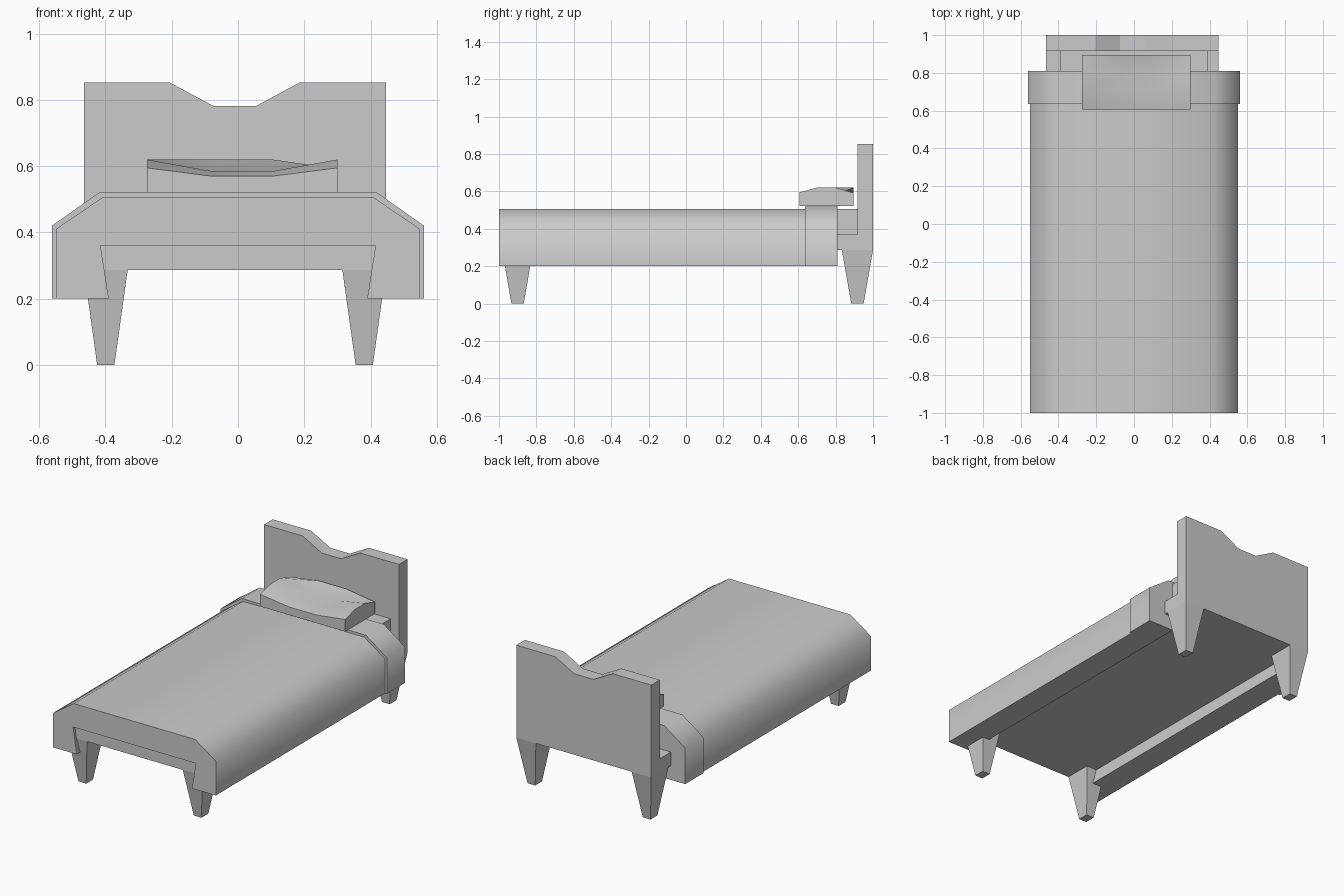
import bpy, math

if "Cube" in bpy.data.objects:
    bpy.data.objects.remove(bpy.data.objects["Cube"])


def mesh_object(name, verts, faces):
    me = bpy.data.meshes.new(name)
    me.from_pydata(verts, [], faces)
    me.update()
    ob = bpy.data.objects.new(name, me)
    bpy.context.collection.objects.link(ob)
    return ob


def extrude(name, profile, y0, y1):
    """Extrude an (x, z) outline, listed anticlockwise from the front, along y."""
    n = len(profile)
    verts = [(x, y, z) for y in (y0, y1) for x, z in profile]
    faces = [tuple(range(n)), tuple(reversed(range(n, 2 * n)))]
    faces += [(i, i + n, (i + 1) % n + n, (i + 1) % n) for i in range(n)]
    return mesh_object(name, verts, faces)


def box(name, x0, x1, y0, y1, z0, z1):
    return extrude(name, [(x0, z0), (x1, z0), (x1, z1), (x0, z1)], y0, y1)


def smooth(ob, degrees):
    bpy.ops.object.select_all(action='DESELECT')
    ob.select_set(True)
    bpy.context.view_layer.objects.active = ob
    bpy.ops.object.shade_smooth_by_angle(angle=math.radians(degrees))


def blanket(name, side, shoulder, top_half, top, y0, y1):
    right = [(0.39, 0.2), (side, 0.2), (side, shoulder), (top_half, top)]
    left = [(-x, z) for x, z in reversed(right)]
    ob = extrude(name, right + left + [(-0.415, 0.36), (0.415, 0.36)], y0, y1)
    smooth(ob, 60)


# Blanket draped over the bed, and its slightly larger folded-back end
blanket("blanket", 0.55, 0.41, 0.41, 0.505, -1.0, 0.635)
blanket("blanket_fold", 0.562, 0.42, 0.42, 0.52, 0.635, 0.81)

# Frame, mattress and notched headboard
XL, XR = -0.465, 0.447
box("bed_frame", XL, XR, -0.983, 0.917, 0.287, 0.37)
box("mattress", -0.39, 0.39, 0.78, 0.917, 0.37, 0.505)
extrude("headboard", [(XL, 0.287), (XR, 0.287), (XR, 0.852), (0.185, 0.852),
                      (0.055, 0.782), (-0.075, 0.782), (-0.205, 0.852), (XL, 0.852)],
        0.917, 1.0)


# Tapered square legs
def leg(name, x0, x1, y0, y1):
    cx, cy = (x0 + x1) / 2, (y0 + y1) / 2
    hx, hy = 0.026, 0.033
    ring0 = [(cx - hx, cy - hy, 0), (cx + hx, cy - hy, 0), (cx + hx, cy + hy, 0), (cx - hx, cy + hy, 0)]
    ring1 = [(x0, y0, 0.287), (x1, y0, 0.287), (x1, y1, 0.287), (x0, y1, 0.287)]
    faces = [(3, 2, 1, 0), (4, 5, 6, 7)]
    faces += [(i, (i + 1) % 4, (i + 1) % 4 + 4, i + 4) for i in range(4)]
    mesh_object(name, ring0 + ring1, faces)


for row, y0, y1 in (("front", -0.983, -0.818), ("back", 0.833, 1.0)):
    leg(row + "_leg_left", XL, -0.333, y0, y1)
    leg(row + "_leg_right", 0.315, XR, y0, y1)

# Pillow: a 4 x 4 grid of heights over a flat base
xs = (-0.275, -0.08, 0.105, 0.30)
ys = (0.607, 0.70, 0.80, 0.895)
heights = ((0.595, 0.57, 0.57, 0.595), (0.62, 0.585, 0.585, 0.62),
           (0.62, 0.585, 0.585, 0.62), (0.592, 0.62, 0.62, 0.592))
verts = [(x, y, heights[j][i]) for j, y in enumerate(ys) for i, x in enumerate(xs)]
verts += [(x, y, 0.521) for y in ys for x in xs]
faces = []
for j in range(3):
    for i in range(3):
        a = j * 4 + i
        faces.append((a, a + 1, a + 5, a + 4))
        faces.append((a + 20, a + 21, a + 17, a + 16))
rim = [0, 1, 2, 3, 7, 11, 15, 14, 13, 12, 8, 4]
for a, b in zip(rim, rim[1:] + rim[:1]):
    faces.append((a + 16, b + 16, b, a))
smooth(mesh_object("pillow", verts, faces), 40)
